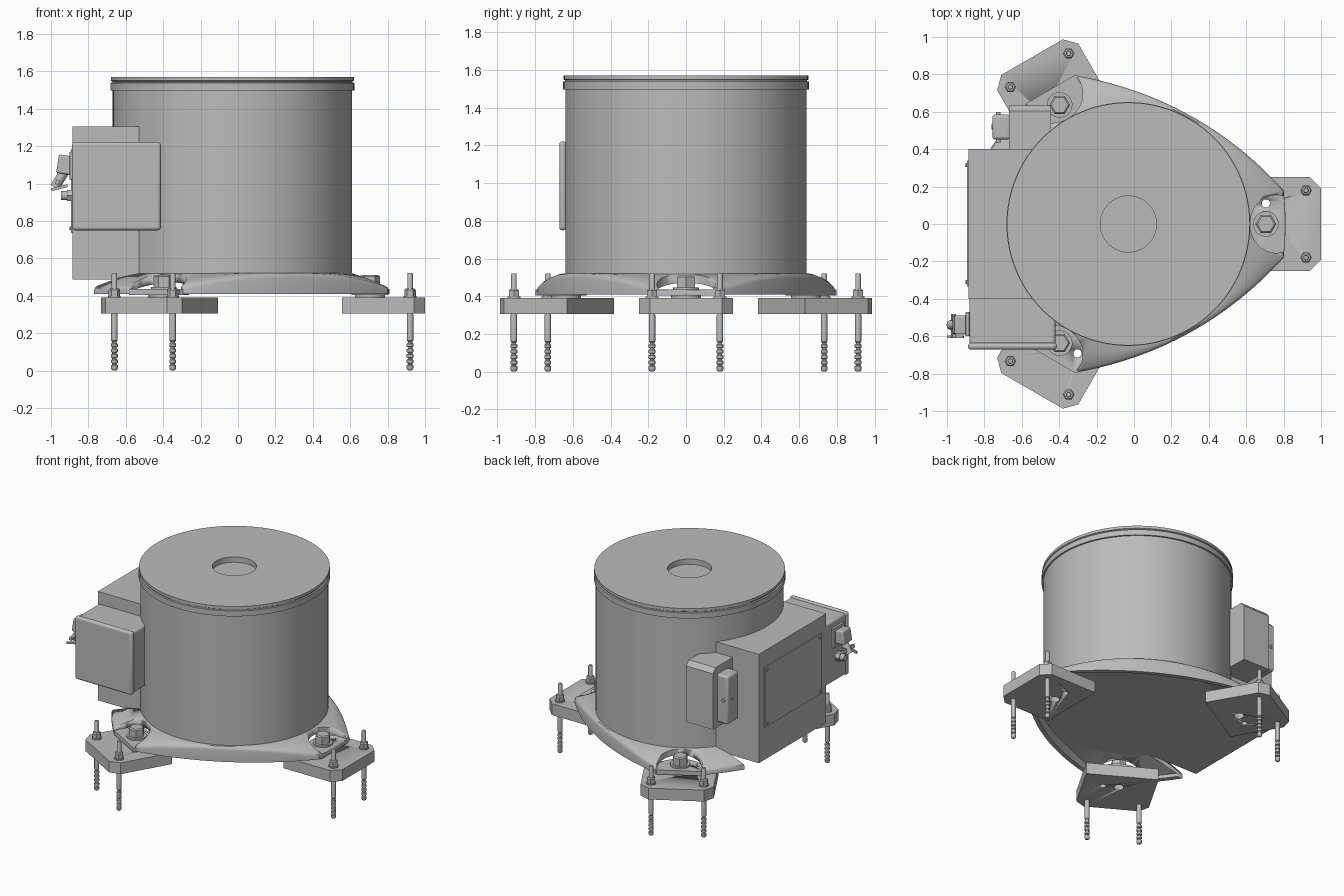
import bpy
import math
from mathutils import Matrix, Vector

if "Cube" in bpy.data.objects:
    bpy.data.objects.remove(bpy.data.objects["Cube"])

GREY = (0.5, 0.5, 0.5, 1)
mat = bpy.data.materials.new("machine grey")
mat.use_nodes = True
mat.diffuse_color = GREY
mat.node_tree.nodes["Principled BSDF"].inputs["Base Color"].default_value = GREY
CENTRE = Matrix.Translation((-0.03, 0, 0))


def loft(name, rings, ring_closed=False, place=CENTRE, smooth=True):
    """Skin equal loops of points; cap the ends or join last to first."""
    n, m = len(rings[0]), len(rings)
    verts = [place @ Vector(p) for ring in rings for p in ring]
    faces = []
    for k in range(m if ring_closed else m - 1):
        a, b = k * n, (k + 1) % m * n
        faces += [(a + i, a + (i + 1) % n, b + (i + 1) % n, b + i) for i in range(n)]
    if not ring_closed:
        faces += [tuple(reversed(range(n))), tuple(range((m - 1) * n, m * n))]
    me = bpy.data.meshes.new(name)
    me.from_pydata(verts, [], faces)
    me.materials.append(mat)
    ob = bpy.data.objects.new(name, me)
    bpy.context.collection.objects.link(ob)
    activate(ob)
    if smooth:
        bpy.ops.object.shade_smooth_by_angle(angle=math.radians(35))
    return ob


def activate(ob):
    bpy.ops.object.select_all(action='DESELECT')
    ob.select_set(True)
    bpy.context.view_layer.objects.active = ob


def circle(r, z, n, x=0, y=0):
    return [(x + r * math.cos(t * math.tau / n), y + r * math.sin(t * math.tau / n), z)
            for t in range(n)]


def lathe(name, profile, n=24, x=0, y=0, place=CENTRE):
    return loft(name, [circle(r, z, n, x, y) for r, z in profile], place=place)


def prism(name, outline, z0, z1, place=CENTRE):
    return loft(name, [[(x, y, z) for x, y in outline] for z in (z0, z1)], place=place)


def rod(name, start, end, r, n=16):
    """Cylinder between two points."""
    a, d = Vector(start), Vector(end) - Vector(start)
    place = Matrix.Translation(a) @ d.to_track_quat('Z', 'Y').to_matrix().to_4x4()
    return lathe(name, [(r, 0), (r, d.length)], n, place=place)


def box(name, x, y, z, bevel=0.0, tilt=0.0):
    """Box from ranges, optionally rounded and tilted about the y axis."""
    mid = Vector([sum(r) / 2 for r in (x, y, z)])
    hx, hy, hz = [(r[1] - r[0]) / 2 for r in (x, y, z)]
    outline = [(-hx, -hy), (hx, -hy), (hx, hy), (-hx, hy)]
    ob = prism(name, outline, -hz, hz, Matrix.Translation(mid) @ Matrix.Rotation(tilt, 4, 'Y'))
    if bevel:
        mod = ob.modifiers.new("rounding", 'BEVEL')
        mod.width, mod.segments = bevel, 3
        bpy.ops.object.modifier_apply(modifier=mod.name)
        bpy.ops.object.shade_smooth_by_angle(angle=math.radians(35))
    return ob


def cut(target, cutter):
    activate(target)
    mod = target.modifiers.new("cut", 'BOOLEAN')
    mod.operation, mod.object, mod.solver = 'DIFFERENCE', cutter, 'EXACT'
    bpy.ops.object.modifier_apply(modifier=mod.name)
    bpy.data.objects.remove(cutter)


# Drum with a lid band and a shallow recess in the lid
lathe("drum", [(0.64, 0.485), (0.64, 1.497), (0.652, 1.497), (0.652, 1.538),
               (0.642, 1.54), (0.642, 1.546), (0.649, 1.55), (0.649, 1.57),
               (0.15, 1.57), (0.15, 1.53)], 96)

# Base flange outline: bowed sides between blunt corners, mirrored front to back
p, q = Vector((0.83, 0.18)), Vector((-0.26, 0.79))
bow = Vector((p.y - q.y, q.x - p.x)).normalized() * -0.105
half = [Vector((0.84, 0.0)), Vector((0.838, 0.09))]
for i in range(25):
    t = i / 24
    half.append(p.lerp(q, t) + bow * 4 * t * (1 - t))
half += [Vector(c) for c in ((-0.42, 0.715), (-0.57, 0.625), (-0.67, 0.5), (-0.74, 0.4))]
outline = half + [Vector((c.x, -c.y)) for c in reversed(half[1:])]


def top_z(r):
    return 0.522 - 0.07 * min(1, max(0, (r - 0.65) / 0.18)) ** 1.2


def ring(scale, height):
    return [(c.x * scale, c.y * scale, height(c.length * scale)) for c in outline]


def inner(r, z):
    return [(*(c.normalized() * r), z) for c in outline]


mid_ring = []
for c in outline:
    s = c.normalized() * (0.63 + c.length * 0.98) / 2
    mid_ring.append((s.x, s.y, top_z(s.length)))
flange = loft("base_flange", [
    inner(0.63, 0.522), mid_ring, ring(0.98, top_z),
    ring(0.995, lambda r: top_z(r) - 0.007), ring(1, lambda r: top_z(r) - 0.02),
    ring(1, lambda r: 0.41), ring(0.955, lambda r: 0.41),
    ring(0.95, lambda r: top_z(r) - 0.035), inner(0.6, 0.485)], ring_closed=True)
cut(flange, box("cabinet_notch", (-1.2, -0.08), (-0.402, 0.402), (0.3, 0.8)))


def pocket(grow):
    pts = []
    for i in range(32):
        t = i * math.tau / 32
        x = 0.79 + (0.14 + grow) * math.cos(t)
        pts.append((min(x, 0.832) if grow else x, (0.155 + grow) * math.sin(t)))
    return pts


# Three feet: pad, spacer, pocket with hex bolt, and two anchor studs each
stud_profile = [(0.008, 0), (0.015, 0.005)]
for i in range(5):
    z = 0.012 + i * 0.029
    stud_profile += [(0.018, z), (0.018, z + 0.015), (0.012, z + 0.02), (0.012, z + 0.026)]
stud_profile += [(0.017, 0.16), (0.017, 0.3), (0.015, 0.31), (0.015, 0.515), (0.012, 0.522)]
pad_outline = [(0.585, -0.25), (0.97, -0.25), (1.03, -0.19),
               (1.03, 0.19), (0.97, 0.25), (0.585, 0.25)]
for i, side in enumerate(("left", "back", "front")):
    turn = CENTRE @ Matrix.Rotation(i * math.tau / 3, 4, 'Z')
    cut(flange, prism("pocket_cutter", pocket(0), 0.435, 0.7, turn))
    floor = prism(side + "_pocket_floor", pocket(0.012), 0.404, 0.436, turn)
    pad = prism(side + "_foot_pad", pad_outline, 0.305, 0.39, turn)
    for part in (floor, pad):
        cut(part, lathe("drain_cutter", [(0.022, 0.2), (0.022, 0.6)], 16, 0.735, 0.11, turn))
    cut(pad, lathe("bolt_hole_cutter", [(0.035, 0.2), (0.035, 0.37)], 24, 0.735, 0, turn))
    lathe(side + "_spacer", [(0.08, 0.39), (0.08, 0.405)], 32, 0.735, 0, turn)
    lathe(side + "_bolt_washer", [(0.068, 0.435), (0.068, 0.448)], 32, 0.735, 0, turn)
    lathe(side + "_bolt_head", [(0.055, 0.448), (0.055, 0.502), (0.046, 0.51)],
          6, 0.735, 0, turn)
    for y in (-0.18, 0.18):
        lathe(side + "_anchor_stud", stud_profile, 12, 0.95, y, turn)
        lathe(side + "_stud_washer", [(0.034, 0.39), (0.034, 0.398)], 20, 0.95, y, turn)
        lathe(side + "_stud_nut", [(0.031, 0.398), (0.031, 0.43), (0.024, 0.438)],
              6, 0.95, y, turn)

# Cabinet running in under the drum, with a screwed cover plate
box("cabinet", (-0.885, -0.08), (-0.4, 0.4), (0.488, 1.305))
box("cover_plate", (-0.894, -0.884), (-0.335, 0.34), (0.735, 1.185))
for y in (-0.31, 0.315):
    for z in (0.76, 1.16):
        rod("cover_screw", (-0.89, y, z), (-0.9, y, z), 0.01, 10)

# Front terminal box with rounded lid
box("terminal_box", (-0.88, -0.42), (-0.645, -0.39), (0.755, 1.215), 0.015)
box("terminal_box_lid", (-0.887, -0.413), (-0.672, -0.635), (0.75, 1.222), 0.016)

# Connectors on the terminal box
box("plug_housing", (-0.965, -0.88), (-0.59, -0.49), (1.05, 1.15), 0.01, 0.15)
box("plug_collar", (-0.9, -0.88), (-0.6, -0.47), (1.02, 1.17), 0.004)
rod("plug_gland", (-0.93, -0.54, 1.06), (-0.98, -0.54, 0.98), 0.026)
box("plug_lever", (-1.0, -0.91), (-0.61, -0.595), (0.97, 0.985), 0.0, -0.25)
box("plug_lever_arm", (-0.975, -0.955), (-0.61, -0.48), (0.995, 1.02), 0.0, 0.3)
rod("cable_gland", (-0.88, -0.54, 0.935), (-0.915, -0.54, 0.935), 0.034, 6)
rod("cable_gland_tip", (-0.91, -0.54, 0.935), (-0.947, -0.54, 0.935), 0.024)

# Rear junction box with chamfered top and a side connector hood
xs, ys = (-0.668, -0.445), (0.38, 0.633)
rear = [(ys[0], 0.77), (ys[1], 0.77), (ys[1], 1.19), (ys[1] - 0.03, 1.225), (ys[0], 1.225)]
loft("junction_box", [[(x, y, z) for y, z in rear] for x in xs], place=Matrix())
box("connector_hood", (-0.757, -0.66), (0.452, 0.585), (0.81, 1.17), 0.015)
rod("hood_pin", (-0.725, 0.437, 0.99), (-0.725, 0.6, 0.99), 0.012)
rod("hood_screw", (-0.75, 0.52, 0.99), (-0.762, 0.52, 0.99), 0.014)
